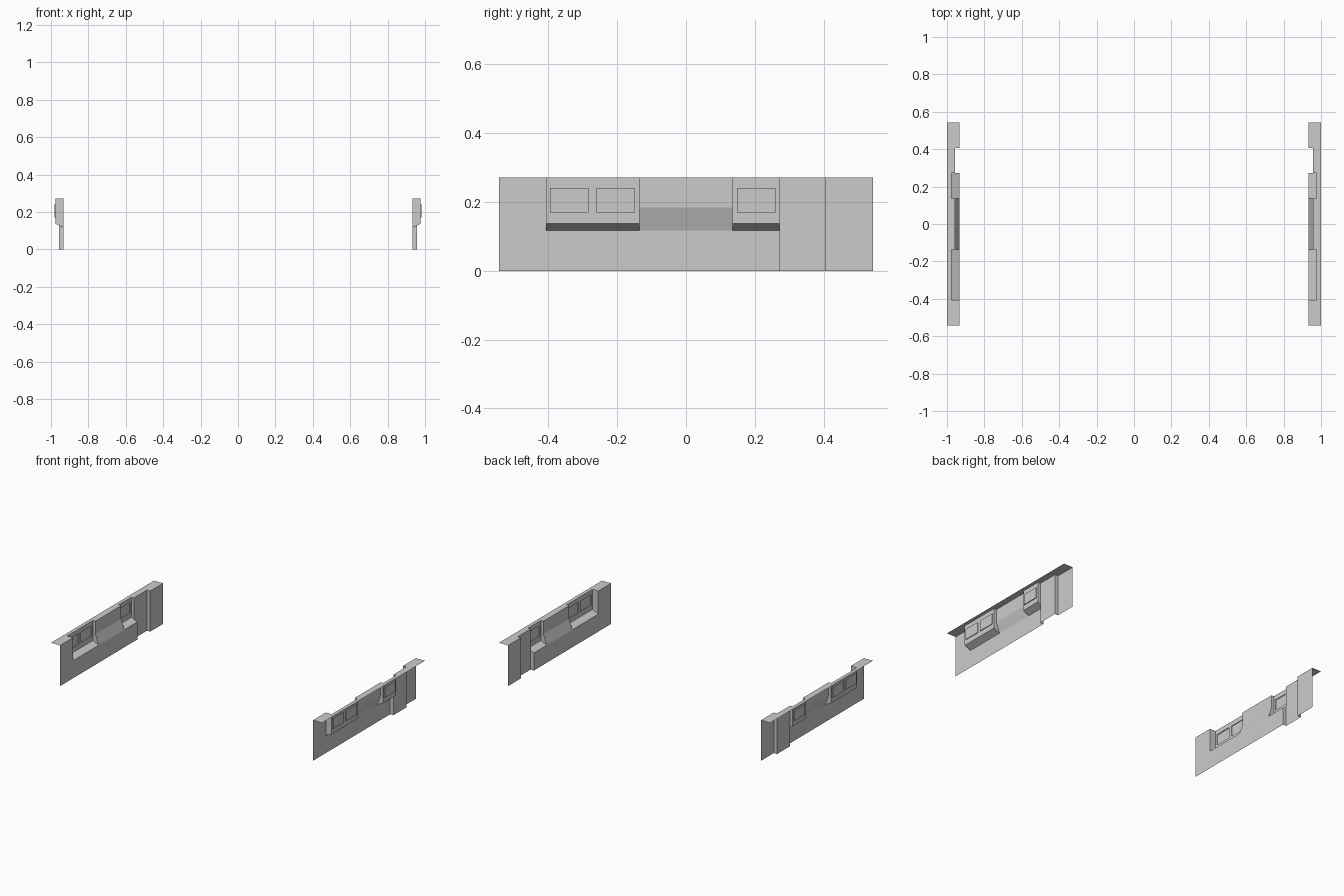
import bpy, bmesh
from mathutils import Vector

if "Cube" in bpy.data.objects:
    bpy.data.objects.remove(bpy.data.objects["Cube"])

U = 0.1357                 # one bay along y
TOP = 0.271
IN, MID, OUT, RIM, GLASS = 0.933, 0.957, 0.976, 1.0, 0.981


def face(bm, pts, toward):
    f = bm.faces.new([bm.verts.new(p) for p in pts])
    f.normal_update()
    if f.normal.dot(Vector(toward)) < 0:
        f.normal_flip()


def strip(bm, profile, y0, y1):
    # sweep an (x, z) profile along y as a thin sheet facing the inside
    for (xa, za), (xb, zb) in zip(profile, profile[1:]):
        face(bm, [(xa, y0, za), (xa, y1, za), (xb, y1, zb), (xb, y0, zb)], (-1, 0, 1))


def finish(bm, name):
    bmesh.ops.remove_doubles(bm, verts=bm.verts, dist=1e-5)
    me = bpy.data.meshes.new(name)
    bm.to_mesh(me)
    bm.free()
    ob = bpy.data.objects.new(name, me)
    bpy.context.collection.objects.link(ob)
    ob.modifiers.new("mirror", 'MIRROR').use_axis[0] = True
    return ob


plain = [(IN, 0), (IN, TOP)]
pocket = [(IN, 0), (IN, 0.117), (OUT, 0.137)]
slant = [(IN, 0), (IN, 0.117), (MID, 0.184), (MID, TOP)]
recess = [(MID, 0), (MID, TOP)]
bays = [(-4, -3, plain, IN), (-3, -1, pocket, OUT), (-1, 1, slant, MID),
        (1, 2, pocket, OUT), (2, 3, recess, MID), (3, 4, plain, IN)]

# wall sheets
bm = bmesh.new()
for a, b, prof, x in bays:
    strip(bm, prof, a * U, b * U)

# cheeks joining neighbouring bays
pocket_mid = [(IN, 0.117), (OUT, 0.137), (OUT, TOP), (MID, TOP), (MID, 0.184)]
cheeks = [(-3, 1, [(IN, 0.117), (OUT, 0.137), (OUT, TOP), (IN, TOP)]),
          (-1, -1, pocket_mid), (1, 1, pocket_mid),
          (2, 1, [(IN, 0), (IN, 0.117), (MID, 0.128), (MID, 0)]),
          (2, -1, [(MID, 0.128), (OUT, 0.137), (OUT, TOP), (MID, TOP)]),
          (3, -1, [(IN, 0), (MID, 0), (MID, TOP), (IN, TOP)])]
for k, d, poly in cheeks:
    face(bm, [(x, k * U, z) for x, z in poly], (0, d, 0))
finish(bm, "side_wall")

# flat rim along the top
bm = bmesh.new()
for a, b, prof, x in bays:
    strip(bm, [(x, TOP), (RIM, TOP)], a * U, b * U)
finish(bm, "top_rim")

# pocket backs with a shallow sunken window per bay
bm = bmesh.new()
for k in (-3, -2, 1):
    def ring(x, dy, z0, z1):
        y0, y1 = k * U + dy, (k + 1) * U - dy
        return [(x, y0, z0), (x, y1, z0), (x, y1, z1), (x, y0, z1)]
    outer = ring(OUT, 0, 0.137, TOP)
    inner = ring(OUT, 0.012, 0.17, 0.24)
    back = ring(GLASS, 0.012, 0.17, 0.24)
    centre = Vector((OUT, (k + 0.5) * U, 0.205))
    for i in range(4):
        j = (i + 1) % 4
        face(bm, [outer[i], outer[j], inner[j], inner[i]], (-1, 0, 0))
        edge_mid = (Vector(inner[i]) + Vector(inner[j])) / 2
        face(bm, [inner[i], inner[j], back[j], back[i]], centre - edge_mid)
    face(bm, back, (-1, 0, 0))
finish(bm, "window_panels")
